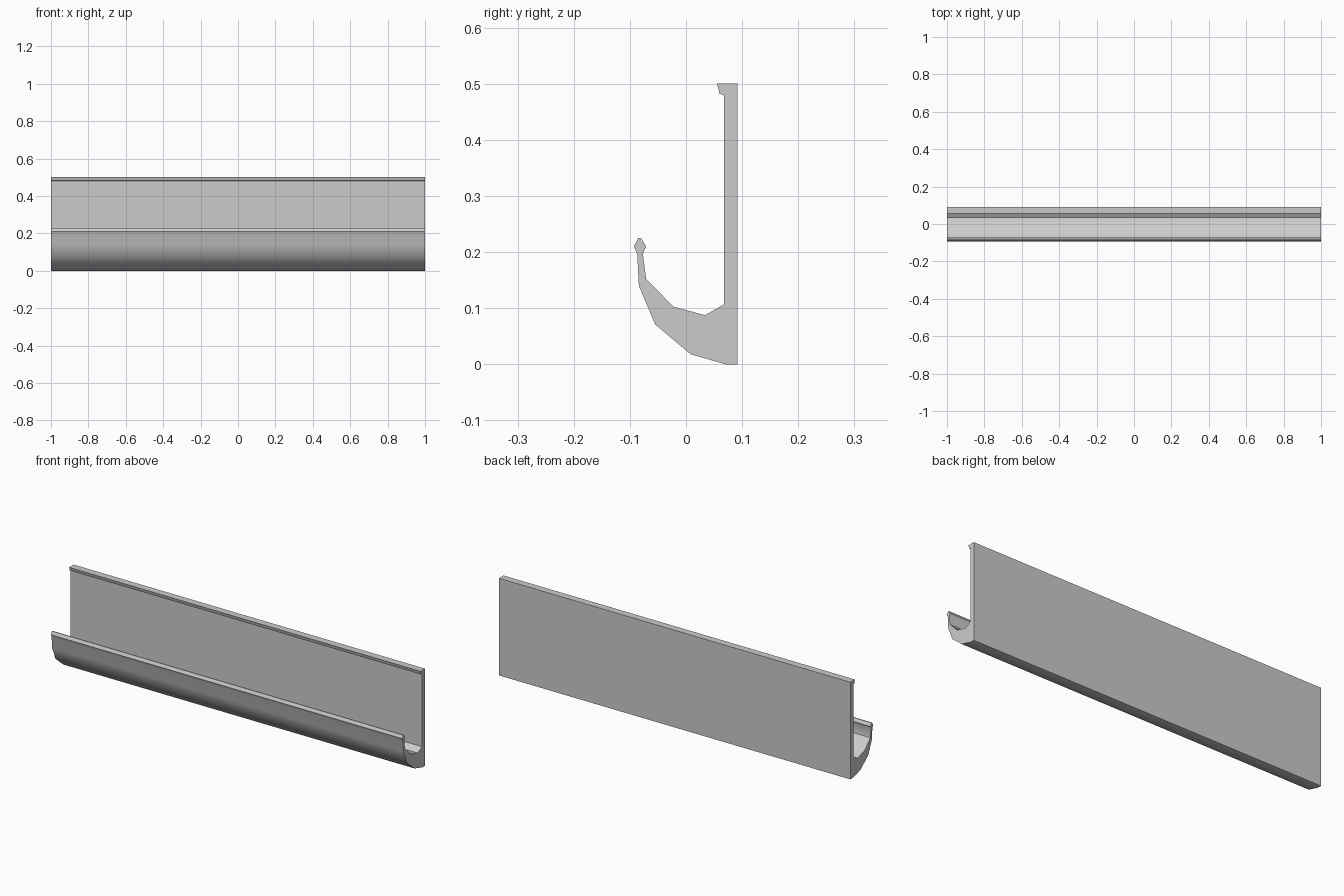
import bpy, bmesh, math

if "Cube" in bpy.data.objects:
    bpy.data.objects.remove(bpy.data.objects["Cube"])

# Side profile (y, z) of the hooked rail, counter-clockwise from the back bottom
PROFILE = [
    (0.092, 0.0), (0.092, 0.5),                                # flat back
    (0.055, 0.5), (0.060, 0.482), (0.068, 0.479),              # small top lip
    (0.068, 0.107), (0.034, 0.0875), (-0.022, 0.1025),         # inside of the trough
    (-0.071, 0.152), (-0.077, 0.197),
    (-0.071, 0.210), (-0.080, 0.225), (-0.085, 0.225),         # bead on the front edge
    (-0.093, 0.210), (-0.087, 0.197),
    (-0.084, 0.140), (-0.055, 0.071), (0.008, 0.018), (0.071, 0.0),  # outer curve
]

grey = bpy.data.materials.new("plain grey")
grey.diffuse_color = (0.6, 0.6, 0.6, 1)
grey.use_nodes = True
grey.node_tree.nodes["Principled BSDF"].inputs["Base Color"].default_value = grey.diffuse_color

# Extrude the profile along x
bm = bmesh.new()
end = bm.faces.new([bm.verts.new((-1, y, z)) for y, z in PROFILE])
ext = bmesh.ops.extrude_face_region(bm, geom=[end], use_keep_orig=True)
moved = [g for g in ext["geom"] if isinstance(g, bmesh.types.BMVert)]
bmesh.ops.translate(bm, verts=moved, vec=(2, 0, 0))
bmesh.ops.recalc_face_normals(bm, faces=bm.faces)

mesh = bpy.data.meshes.new("trough_rail")
bm.to_mesh(mesh)
bm.free()
mesh.materials.append(grey)
rail = bpy.data.objects.new("trough_rail", mesh)
bpy.context.collection.objects.link(rail)

# Smooth the curved trough, keep real corners sharp
bpy.context.view_layer.objects.active = rail
rail.select_set(True)
bpy.ops.object.shade_smooth_by_angle(angle=math.radians(35))
